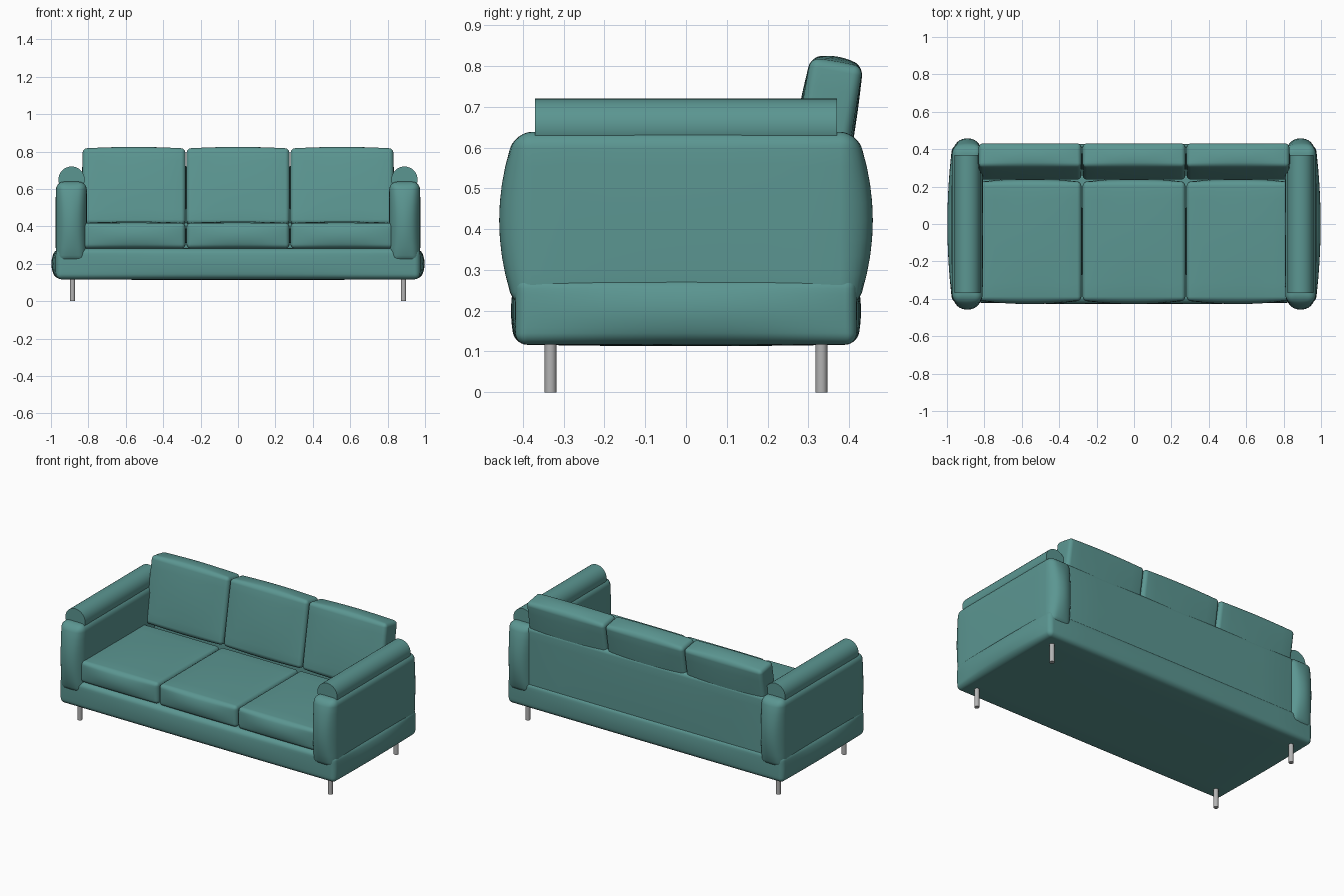
import bpy, bmesh, math
from mathutils import Matrix, Vector

if "Cube" in bpy.data.objects:
    bpy.data.objects.remove(bpy.data.objects["Cube"])


def material(name, rgb):
    m = bpy.data.materials.new(name)
    m.diffuse_color = (*rgb, 1)
    m.use_nodes = True
    m.node_tree.nodes["Principled BSDF"].inputs["Base Color"].default_value = m.diffuse_color
    return m


teal = material("teal fabric", (0.105, 0.305, 0.285))
metal = material("grey metal", (0.45, 0.45, 0.45))


def finish(bm, name, mat, angle=40):
    bmesh.ops.recalc_face_normals(bm, faces=bm.faces[:])
    me = bpy.data.meshes.new(name)
    bm.to_mesh(me)
    bm.free()
    me.materials.append(mat)
    ob = bpy.data.objects.new(name, me)
    bpy.context.collection.objects.link(ob)
    bpy.ops.object.select_all(action='DESELECT')
    ob.select_set(True)
    bpy.context.view_layer.objects.active = ob
    bpy.ops.object.shade_smooth_by_angle(angle=math.radians(angle))
    return ob


def padded_box(name, lo, hi, radius, bulge, tilt=0.0):
    """Rounded box whose faces swell outward by bulge (x, y, z)."""
    lo, hi = Vector(lo), Vector(hi)
    centre, half = (lo + hi) / 2, (hi - lo) / 2
    cuts, corner = 13, 3
    spans = cuts + 1
    bm = bmesh.new()
    bmesh.ops.create_cube(bm, size=2)
    bmesh.ops.subdivide_edges(bm, edges=bm.edges[:], cuts=cuts, use_grid_fill=True)

    def place(t, h):
        # the outer spans go to the rounded edge, the rest to the flat middle
        k = round(abs(t) * spans / 2)
        inner = spans // 2 - corner
        if k <= inner:
            v = (h - radius) * k / inner
        else:
            v = h - radius + radius * math.tan(math.pi / 4 * (k - inner) / corner)
        return math.copysign(v, t)

    for v in bm.verts:
        p = Vector(place(v.co[i], half[i]) for i in range(3))
        core = Vector(max(-half[i] + radius, min(half[i] - radius, p[i])) for i in range(3))
        d = p - core
        if d.length > 1e-7:
            p = core + d.normalized() * radius
        u = [p[i] / half[i] for i in range(3)]
        for i in range(3):
            a, b = u[(i + 1) % 3], u[(i + 2) % 3]
            p[i] += bulge[i] * u[i] * max(0, 1 - a * a) * max(0, 1 - b * b)
        v.co = p
    bm.transform(Matrix.Translation(centre) @ Matrix.Rotation(tilt, 4, 'X'))
    return finish(bm, name, teal)


def cylinder(name, radius, length, centre, mat, along_y=False, sides=32):
    bm = bmesh.new()
    bmesh.ops.create_cone(bm, cap_ends=True, segments=sides, radius1=radius,
                          radius2=radius, depth=length)
    rot = Matrix.Rotation(math.pi / 2 if along_y else 0, 4, 'X')
    bm.transform(Matrix.Translation(centre) @ rot)
    return finish(bm, name, mat)


# Base and back panel
padded_box("base", (-0.972, -0.418, 0.117), (0.972, 0.418, 0.282), 0.028,
           (0.026, 0.011, 0.004))
padded_box("back_panel", (-0.84, 0.31, 0.2), (0.84, 0.412, 0.635), 0.025,
           (0, 0.004, 0))

# Seat and back cushions
for i, label in enumerate(("left", "middle", "right")):
    x = (i - 1) * 0.556
    padded_box("seat_cushion_" + label, (x - 0.274, -0.41, 0.282),
               (x + 0.274, 0.225, 0.418), 0.022, (0.004, 0.018, 0.008))
    padded_box("back_cushion_" + label, (x - 0.274, 0.269, 0.40),
               (x + 0.274, 0.399, 0.812), 0.022, (0.004, 0.008, 0.014),
               tilt=-math.radians(10))

# Arms with rolled tops, and legs
for side, s in (("left", -1), ("right", 1)):
    xs = sorted((s * 0.81, s * 0.972))
    padded_box("arm_" + side, (xs[0], -0.418, 0.205), (xs[1], 0.418, 0.638), 0.04,
               (0.004, 0.04, 0.003))
    cylinder("arm_roll_" + side, 0.07, 0.74, (s * 0.89, 0, 0.65), teal, along_y=True)
    for end, y in (("front", -0.332), ("back", 0.332)):
        cylinder(f"leg_{end}_{side}", 0.0145, 0.13, (s * 0.885, y, 0.065), metal, sides=20)
